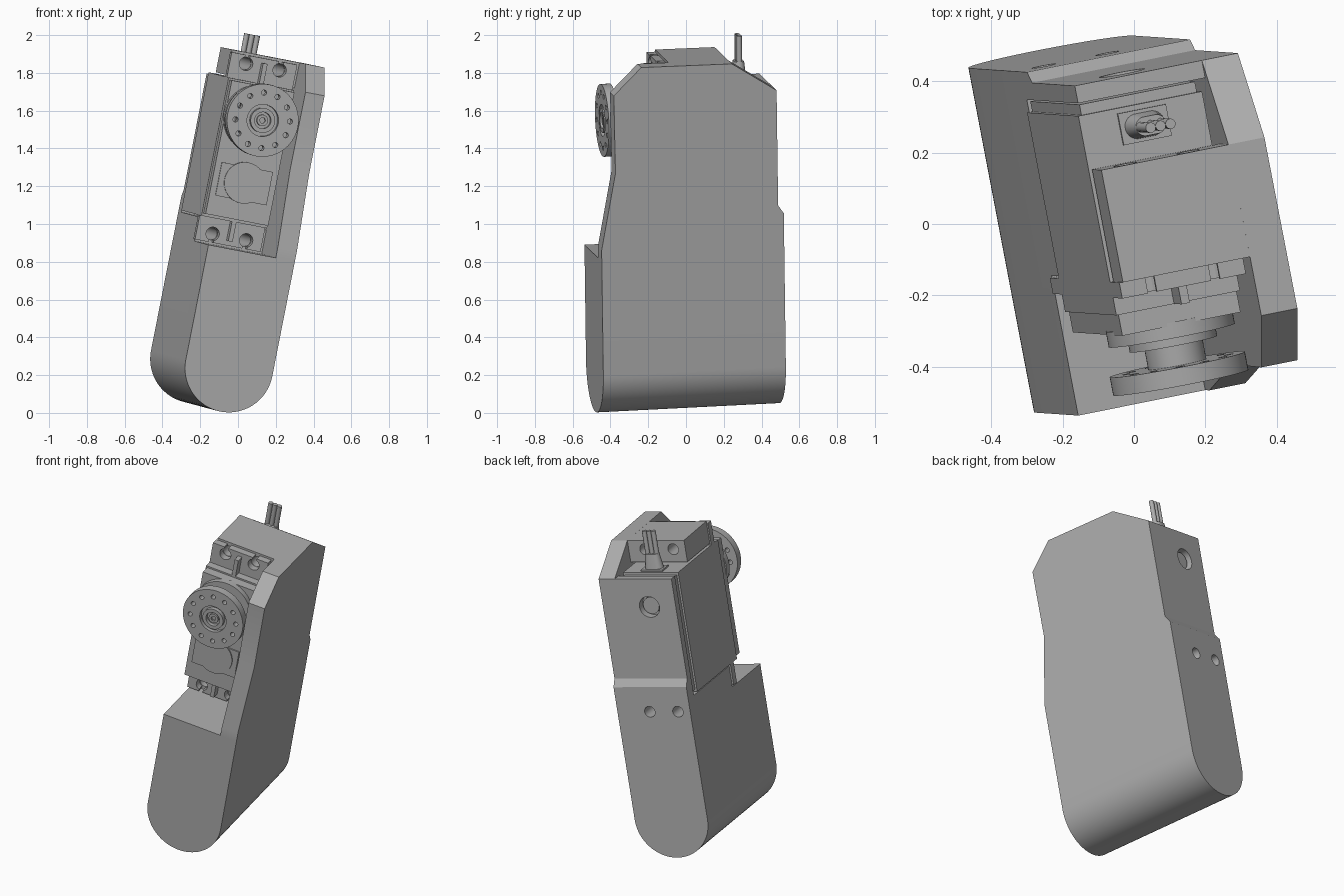
import bpy, math
from math import cos, sin, pi
from mathutils import Matrix, Vector

if bpy.data.objects.get("Cube"):
    bpy.data.objects.remove(bpy.data.objects["Cube"])

# Tilted frame of the leg: width, depth (front to back), height
depth = Vector((-0.187, 0.981, 0.05)).normalized()
height = Vector((0.193, -0.013, 0.981))
height = (height - depth * height.dot(depth)).normalized()
width = depth.cross(height)
FRAME = Matrix((width, depth, height)).transposed().to_4x4()
FRAME.translation = (-0.045, -0.483, 0.237)

grey = bpy.data.materials.new("plain grey")
grey.use_nodes = True
grey.diffuse_color = (0.42, 0.42, 0.42, 1)
grey.node_tree.nodes["Principled BSDF"].inputs["Base Color"].default_value = grey.diffuse_color


def prism(name, profile, axis, lo, hi, taper=1.0):
    """Extrude a 2D profile along a frame axis; the profile fills the other two axes."""
    n = len(profile)
    mid = [sum(p[k] for p in profile) / n for k in (0, 1)]
    verts = []
    for t, s in ((lo, 1.0), (hi, taper)):
        for p in profile:
            q = [mid[k] + (p[k] - mid[k]) * s for k in (0, 1)]
            q.insert(axis, t)
            verts.append(q)
    faces = [list(range(n))[::-1], list(range(n, 2 * n))]
    faces += [[i, (i + 1) % n, n + (i + 1) % n, n + i] for i in range(n)]
    mesh = bpy.data.meshes.new(name)
    mesh.from_pydata(verts, [], faces)
    mesh.materials.append(grey)
    area = sum(p[0] * profile[(i + 1) % n][1] - profile[(i + 1) % n][0] * p[1]
               for i, p in enumerate(profile))
    if (area > 0) == (axis == 1):
        mesh.flip_normals()
    obj = bpy.data.objects.new(name, mesh)
    obj.matrix_world = FRAME
    bpy.context.collection.objects.link(obj)
    return obj


def box(name, a, b, c):
    return prism(name, [(a[0], b[0]), (a[1], b[0]), (a[1], b[1]), (a[0], b[1])], 2, *c)


def disc(name, a, c, r, b, n=48, taper=1.0):
    ring = [(a + r * cos(2 * pi * i / n), c + r * sin(2 * pi * i / n)) for i in range(n)]
    return prism(name, ring, 1, *b, taper)


def combine(obj, others, operation):
    """Apply boolean operations and remove the helper objects."""
    for other in others:
        other.hide_render = True
        mod = obj.modifiers.new("combine", "BOOLEAN")
        mod.operation, mod.object, mod.solver = operation, other, "EXACT"
    bpy.context.view_layer.update()
    graph = bpy.context.evaluated_depsgraph_get()
    mesh = bpy.data.meshes.new_from_object(obj.evaluated_get(graph))
    obj.modifiers.clear()
    obj.data = mesh
    for other in others:
        bpy.data.objects.remove(other)


LEFT, RIGHT, INNER = -0.24, 0.235, 0.13      # bracket sides and plate inner face
SA, SC, HORN_C = -0.068, 1.135, 1.32         # servo centre and horn height
HALF = 0.18                                  # half servo width
SCREWS = [(SA + i * 0.092, SC + k * 0.459) for i in (-1, 1) for k in (-1, 1)]

# Bracket: rounded foot, raised block, side plate, back wall and top bridge
arc = [(0.2375 * cos(pi + pi * i / 40) - 0.0025, 0.235 * sin(pi + pi * i / 40)) for i in range(41)]
bracket = prism("bracket", arc + [(RIGHT, 0.62), (LEFT, 0.62)], 1, 0, 0.985)
side = [(0, 0.3), (0, 0.68), (0.08, 1.09), (0.077, 1.51), (0.227, 1.655), (0.716, 1.65),
        (0.955, 1.495), (0.955, 0.874), (0.985, 0.83), (0.985, 0.3)]
back = [(0.4, 0.5), (0.4, 0.75), (0.905, 0.75), (0.905, 1.495), (0.955, 1.495),
        (0.955, 0.874), (0.985, 0.83), (0.985, 0.5)]
bridge = [(0.395, 1.515), (0.395, 1.653), (0.716, 1.65), (0.716, 1.515)]
combine(bracket, [prism("plate_part", side, 0, INNER, RIGHT),
                  prism("back_part", back, 0, LEFT, RIGHT),
                  prism("bridge_part", bridge, 0, LEFT, RIGHT)], "UNION")
cutters = [disc("hole", a, c, 0.034, (0.2, 1.1), 24) for a, c in SCREWS]
cutters.append(disc("hole", SA, HORN_C, 0.065, (0.89, 1.1)))
combine(bracket, cutters, "DIFFERENCE")

# Servo case in three stacked layers
box("servo_case", (SA - HALF, SA + HALF), (0.3, 0.87), (SC - 0.375, SC + 0.37))
box("servo_front_case", (SA - HALF + 0.008, SA + HALF - 0.008), (0.24, 0.31),
    (SC - 0.36, SC + 0.36))
box("servo_back_case", (SA - HALF + 0.012, SA + HALF - 0.012), (0.86, 0.9),
    (SC - 0.36, SC + 0.355))
box("label_plate", (SA - 0.14, SA + 0.14), (0.232, 0.245), (0.88, 1.06))
disc("gear_bulge", SA, SC - 0.16, 0.11, (0.225, 0.25))
disc("rear_bearing", SA, HORN_C, 0.052, (0.89, 0.93), 32)

# Servo mounting tabs with slotted screw holes and stiffening ribs
for k, label in ((-1, "lower"), (1, "upper")):
    ends = sorted((SC + k * 0.36, SC + k * 0.505))
    tab = box(label + "_tab", (SA - HALF, SA + HALF), (0.35, 0.395), ends)
    holes = [disc("hole", a, c, 0.036, (0.2, 0.5), 24) for a, c in SCREWS if (c - SC) * k > 0]
    for i in (-1, 1):
        a = SA + i * 0.092
        holes.append(box("slot", (a - 0.013, a + 0.013), (0.2, 0.5),
                         sorted((SC + k * 0.47, SC + k * 0.55))))
    combine(tab, holes, "DIFFERENCE")
    box(label + "_rib", (SA - 0.012, SA + 0.012), (0.3, 0.36), sorted((SC + k * 0.36, SC + k * 0.48)))

# Stepped collar, output shaft and round horn
smooth = [bracket,
          disc("collar", SA, HORN_C, 0.18, (0.205, 0.25), 64),
          disc("collar_step", SA, HORN_C, 0.125, (0.18, 0.21)),
          disc("output_shaft", SA, HORN_C, 0.083, (0.1, 0.19))]
horn = disc("horn", SA, HORN_C, 0.193, (0.07, 0.122), 64)
holes = [disc("hole", SA + 0.147 * cos(pi * i / 6 + 0.15), HORN_C + 0.147 * sin(pi * i / 6 + 0.15),
              0.014, (0.0, 0.2), 12) for i in range(12)]
combine(horn, holes + [disc("recess", SA, HORN_C, 0.085, (0.0, 0.095))], "DIFFERENCE")
hub = disc("horn_hub", SA, HORN_C, 0.066, (0.068, 0.1))
combine(hub, [disc("bore", SA, HORN_C, 0.044, (0.0, 0.092), 32)], "DIFFERENCE")
screw = disc("horn_screw", SA, HORN_C, 0.03, (0.076, 0.1), 24)
combine(screw, [disc("socket", SA, HORN_C, 0.016, (0.0, 0.088), 6)], "DIFFERENCE")
smooth += [horn, hub, screw]

# Cable boot with three short wires
CB = 0.81
box("boot_base", (SA - 0.07, SA + 0.07), (CB - 0.045, CB + 0.045), (1.49, 1.515))
boot = [(SA + (0.022 if cos(t) > 0 else -0.022) + 0.036 * cos(t), CB + 0.036 * sin(t))
        for t in [2 * pi * (i + 0.5) / 24 for i in range(24)]]
smooth.append(prism("cable_boot", boot, 2, 1.51, 1.605, 0.75))
for i in (-1, 0, 1):
    wire = [(SA + i * 0.029 + 0.0145 * cos(pi * j / 8), CB + 0.0145 * sin(pi * j / 8)) for j in range(16)]
    smooth.append(prism("wire", wire, 2, 1.59, 1.745))

# Smooth the round parts, keeping crisp edges
for obj in bpy.context.view_layer.objects:
    obj.select_set(obj in smooth)
bpy.context.view_layer.objects.active = bracket
bpy.ops.object.shade_smooth_by_angle(angle=math.radians(25))
